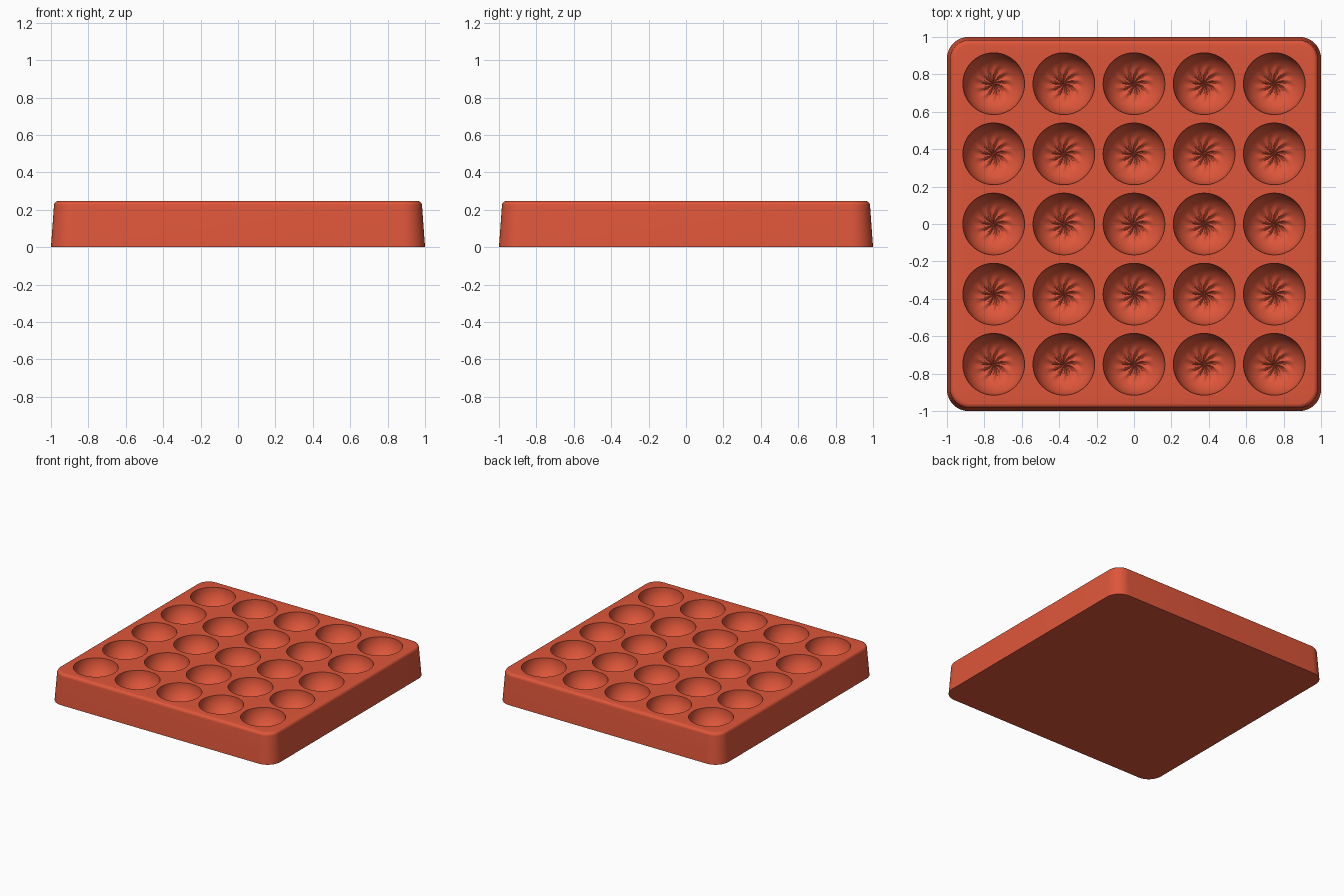
import bpy, bmesh
from math import sin, cos, pi, radians, sqrt

if "Cube" in bpy.data.objects:
    bpy.data.objects.remove(bpy.data.objects["Cube"])

HEIGHT = 0.247
PITCH, CUP_R, CUP_DEPTH = 0.375, 0.165, 0.165
FLUTES, SEGMENTS = 10, 80

terracotta = bpy.data.materials.new("terracotta red")
terracotta.use_nodes = True
colour = (0.73, 0.093, 0.042, 1)
terracotta.diffuse_color = colour
terracotta.node_tree.nodes["Principled BSDF"].inputs["Base Color"].default_value = colour


def make_object(name, bm):
    bmesh.ops.recalc_face_normals(bm, faces=bm.faces[:])
    mesh = bpy.data.meshes.new(name)
    bm.to_mesh(mesh)
    bm.free()
    mesh.materials.append(terracotta)
    obj = bpy.data.objects.new(name, mesh)
    bpy.context.collection.objects.link(obj)
    return obj


def bridge(bm, a, b):
    n = len(a)
    for i in range(n):
        bm.faces.new((a[i], a[(i + 1) % n], b[(i + 1) % n], b[i]))


def rounded_square(bm, half, radius, z, steps=10):
    ring = []
    for q in range(4):
        start = q * pi / 2
        sx, sy = ((1, 1), (-1, 1), (-1, -1), (1, -1))[q]
        for i in range(steps + 1):
            a = start + i / steps * pi / 2
            ring.append(bm.verts.new((sx * (half - radius) + radius * cos(a),
                                      sy * (half - radius) + radius * sin(a), z)))
    return ring


# Tray body: drafted sides and a rounded upper edge
bm = bmesh.new()
fillet, top_half = 0.025, 0.984
rings = [rounded_square(bm, 1.0, 0.115, 0)]
for i in range(7):
    a = i / 6 * pi / 2
    inset = fillet * (1 - cos(a))
    rings.append(rounded_square(bm, top_half - inset, 0.105 - inset,
                                HEIGHT - fillet + fillet * sin(a)))
for lower, upper in zip(rings, rings[1:]):
    bridge(bm, lower, upper)
bm.faces.new(rings[0])
bm.faces.new(rings[-1])
tray = make_object("tray", bm)


# Cups: round bowls with swirled flutes on the floor
def cup(bm, cx, cy):
    def ring(r, z, fluted=True):
        reach = min(r / 0.1, 1)
        wave = 0.009 * sin(pi * reach) if fluted else 0
        verts = []
        for i in range(SEGMENTS):
            a = 2 * pi * i / SEGMENTS
            dz = wave * cos(FLUTES * (a + 0.5 * reach))
            verts.append(bm.verts.new((cx + r * cos(a), cy + r * sin(a), z + dz)))
        return verts

    loops = [ring(CUP_R, HEIGHT + 0.05, False)]
    for i in range(16):
        r = CUP_R * cos(i / 16 * pi / 2)
        z = HEIGHT - CUP_DEPTH * sqrt(max(0, 1 - (r / CUP_R) ** 2))
        loops.append(ring(r, z))
    for upper, lower in zip(loops, loops[1:]):
        bridge(bm, upper, lower)
    bm.faces.new(loops[0])
    tip = bm.verts.new((cx, cy, HEIGHT - CUP_DEPTH))
    last = loops[-1]
    for i in range(SEGMENTS):
        bm.faces.new((last[i], last[(i + 1) % SEGMENTS], tip))


bm = bmesh.new()
for col in range(-2, 3):
    for row in range(-2, 3):
        cup(bm, col * PITCH, row * PITCH)
cutter = make_object("cup_cutter", bm)
cutter.hide_render = True

# Cut the cups, keep the finished tray and drop the cutter
cut = tray.modifiers.new("cups", "BOOLEAN")
cut.operation = "DIFFERENCE"
cut.solver = "EXACT"
cut.object = cutter
bpy.ops.object.select_all(action="DESELECT")
bpy.context.view_layer.objects.active = tray
tray.select_set(True)
bpy.ops.object.modifier_apply(modifier=cut.name)
bpy.data.objects.remove(cutter)
bpy.ops.object.shade_smooth_by_angle(angle=radians(40))
